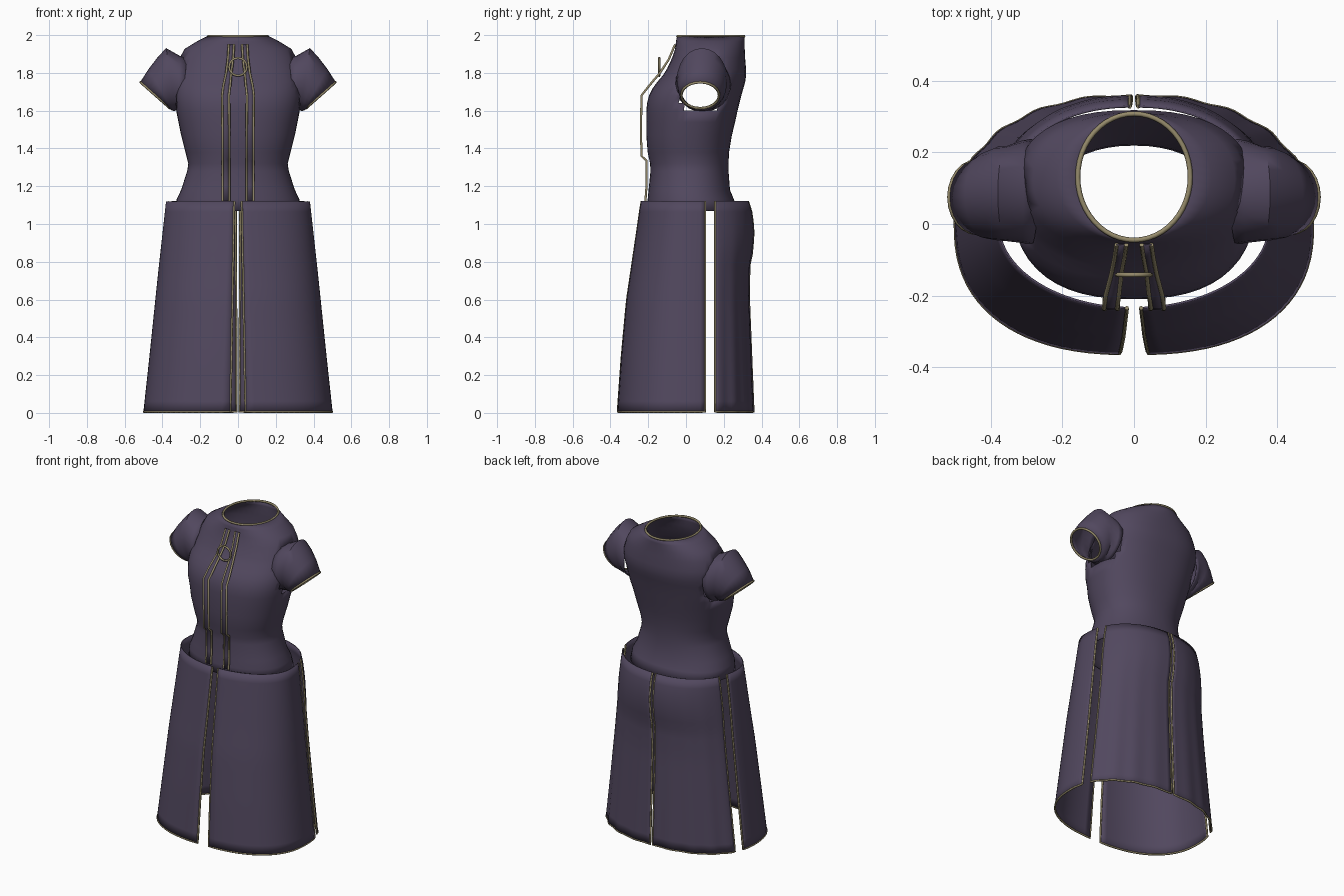
import bpy, bmesh, math

if "Cube" in bpy.data.objects:
    bpy.data.objects.remove(bpy.data.objects["Cube"])


def material(name, rgb):
    m = bpy.data.materials.new(name)
    m.diffuse_color = (*rgb, 1)
    m.use_nodes = True
    m.node_tree.nodes["Principled BSDF"].inputs["Base Color"].default_value = m.diffuse_color
    return m


CLOTH = material("dusky purple cloth", (0.083, 0.064, 0.113))
GOLD = material("dull gold trim", (0.30, 0.255, 0.145))


def lerp_table(table, z):
    """Linear lookup in rows (z, value, value...) ordered from low to high z."""
    for lo, hi in zip(table, table[1:]):
        if z <= hi[0]:
            t = max(0, (z - lo[0]) / (hi[0] - lo[0]))
            return [a + (b - a) * t for a, b in zip(lo[1:], hi[1:])]
    return list(table[-1][1:])


def sheet(name, rows, closed=False, thick=0.006, angle=50):
    """Cloth surface through rows of points, given a thin shell."""
    n = len(rows[0])
    faces = []
    for r in range(len(rows) - 1):
        for c in range(n if closed else n - 1):
            d = (c + 1) % n
            faces.append((r * n + c, r * n + d, (r + 1) * n + d, (r + 1) * n + c))
    me = bpy.data.meshes.new(name)
    me.from_pydata([p for row in rows for p in row], [], faces)
    me.materials.append(CLOTH)
    me.shade_smooth()
    me.set_sharp_from_angle(angle=math.radians(angle))
    ob = bpy.data.objects.new(name, me)
    bpy.context.collection.objects.link(ob)
    mod = ob.modifiers.new("thickness", "SOLIDIFY")
    mod.thickness, mod.offset = thick, 0
    return ob


def piping(name, pts, radius=0.007, closed=False):
    """Thin gold cord along a path."""
    cu = bpy.data.curves.new(name, "CURVE")
    cu.dimensions = "3D"
    cu.bevel_depth, cu.bevel_resolution = radius, 1
    cu.use_fill_caps = True
    sp = cu.splines.new("POLY")
    sp.points.add(len(pts) - 1)
    for p, co in zip(sp.points, pts):
        p.co = (*co, 1)
    sp.use_cyclic_u = closed
    cu.materials.append(GOLD)
    ob = bpy.data.objects.new(name, cu)
    bpy.context.collection.objects.link(ob)
    bpy.ops.object.select_all(action="DESELECT")
    ob.select_set(True)
    bpy.context.view_layer.objects.active = ob
    bpy.ops.object.convert(target="MESH")


def spow(v, e):
    return math.copysign(abs(v) ** e, v)


# Bodice: z, half width, front y, back y, squareness
BODICE = [
    (1.07, 0.33, -0.205, 0.27, 2.2), (1.13, 0.322, -0.20, 0.25, 2.2),
    (1.18, 0.298, -0.195, 0.23, 2.2), (1.28, 0.266, -0.185, 0.222, 2.2),
    (1.32, 0.260, -0.187, 0.222, 2.2), (1.38, 0.275, -0.20, 0.225, 2.2),
    (1.47, 0.298, -0.207, 0.24, 2.3), (1.54, 0.312, -0.207, 0.257, 2.3),
    (1.60, 0.324, -0.207, 0.27, 2.4), (1.64, 0.33, -0.203, 0.28, 2.4),
    (1.68, 0.335, -0.193, 0.29, 2.4), (1.715, 0.335, -0.175, 0.30, 2.4),
    (1.75, 0.335, -0.15, 0.31, 2.4), (1.785, 0.33, -0.12, 0.315, 2.4),
    (1.82, 0.325, -0.098, 0.315, 2.4), (1.88, 0.305, -0.07, 0.31, 2.3),
    (1.925, 0.28, -0.055, 0.308, 2.2), (1.965, 0.215, -0.05, 0.308, 2.0),
    (1.994, 0.157, -0.045, 0.308, 2.0),
]
SEG = 48
rows = []
for z, a, yf, yb, n in BODICE:
    mid, b = (yf + yb) / 2, (yb - yf) / 2
    rows.append([(a * spow(math.cos(t), 2 / n), mid + b * spow(math.sin(t), 2 / n), z)
                 for t in (math.tau * i / SEG for i in range(SEG))])
bodice = sheet("bodice", rows, closed=True)
piping("neckline_trim", rows[-1], closed=True)

# Open the armholes behind the sleeves
bm = bmesh.new()
bm.from_mesh(bodice.data)
hole = []
for f in bm.faces:
    c = f.calc_center_median()
    if abs(c.x) > 0.2 and ((c.y - 0.085) / 0.125) ** 2 + ((c.z - 1.73) / 0.135) ** 2 < 1:
        hole.append(f)
bmesh.ops.delete(bm, geom=hole, context="FACES")
bm.to_mesh(bodice.data)
bm.free()

# Sleeves: top (x, z), bottom (x, z), centre y, half depth
SLEEVE = [
    ((0.27, 1.88), (0.30, 1.595), 0.09, 0.145), ((0.31, 1.888), (0.315, 1.60), 0.09, 0.14),
    ((0.38, 1.928), (0.33, 1.605), 0.085, 0.13), ((0.42, 1.885), (0.34, 1.60), 0.085, 0.128),
    ((0.47, 1.82), (0.35, 1.605), 0.08, 0.118), ((0.515, 1.75), (0.36, 1.613), 0.075, 0.10),
]
for side, s in (("right", 1), ("left", -1)):
    rows = []
    for (tx, tz), (bx, bz), cy, d in SLEEVE:
        ring = []
        for i in range(24):
            t = -s * math.tau * i / 24
            k = (1 + math.cos(t)) / 2
            ring.append((s * (bx + (tx - bx) * k), cy + d * math.sin(t), bz + (tz - bz) * k))
        rows.append(ring)
    sheet(side + "_sleeve", rows, closed=True)
    piping(side + "_cuff_trim", rows[-1], closed=True)

# Skirt outline by height: z, half width, front depth, back depth, front squareness
SKIRT = [
    (0.006, 0.498, 0.361, 0.357, 2.4), (0.3, 0.466, 0.34, 0.345, 2.3),
    (0.6, 0.435, 0.312, 0.333, 2.2), (0.78, 0.416, 0.285, 0.335, 2.12),
    (0.85, 0.408, 0.275, 0.35, 2.1), (0.95, 0.397, 0.26, 0.357, 2.07),
    (1.05, 0.386, 0.246, 0.35, 2.03), (1.12, 0.378, 0.235, 0.328, 2.0),
]
TOP, BASE, ROWS, COLS, POWER = 1.12, 0.006, 20, 24, 2.25


def skirt_panel(name, s, back):
    rows = []
    for r in range(ROWS + 1):
        z = BASE + (TOP - BASE) * r / ROWS
        a, front_d, back_d, front_n = lerp_table(SKIRT, z)
        low = 1 - z / TOP
        # centre slit is set by x, side slit by y
        gap = 0.012 - 0.004 * low if back else 0.02 + 0.02 * low
        edge = 0.154 if back else 0.101
        t_mid = math.acos((gap / a) ** ((POWER if back else front_n) / 2))
        t_side = math.asin((edge / back_d) ** (POWER / 2))
        if not back:
            t_mid = -t_mid
        row = []
        for c in range(COLS + 1):
            t = t_side + (t_mid - t_side) * c / COLS
            depth, n = (back_d, POWER) if t > 0 else (front_d, front_n)
            x = a * spow(math.cos(t), 2 / n)
            y = depth * spow(math.sin(t), 2 / n)
            # soft pleats toward the hem of the back panels
            k = 1 + (0.008 * low * math.sin(math.pi * 8 * c / COLS) if back else 0)
            row.append((s * x * k, y * k, z))
        rows.append(row if s * (1 if back else -1) > 0 else row[::-1])
    sheet(name, rows)
    border = [row[0] for row in reversed(rows)] + rows[0][1:-1] + [row[-1] for row in rows]
    piping(name + "_trim", border, radius=0.006)


for side, s in (("right", 1), ("left", -1)):
    skirt_panel(side + "_front_skirt_panel", s, False)
    skirt_panel(side + "_back_skirt_panel", s, True)

# Front ribbons: z, centre x, y
RIBBON = [
    (1.12, 0.064, -0.215), (1.20, 0.064, -0.209), (1.335, 0.064, -0.208), (1.36, 0.064, -0.236),
    (1.50, 0.064, -0.238), (1.68, 0.066, -0.236), (1.73, 0.060, -0.197), (1.80, 0.049, -0.138),
    (1.87, 0.040, -0.092), (1.95, 0.035, -0.058),
]
for side, s in (("right", 1), ("left", -1)):
    edges = [[(s * (x + o * (1 if z < 1.75 else 0.75)), y, z) for z, x, y in RIBBON]
             for o in (-0.018, 0.018)]
    sheet(side + "_ribbon", list(zip(*edges)), thick=0.004)
    for label, e in zip(("inner", "outer"), edges):
        piping(f"{side}_ribbon_{label}_trim", e, radius=0.0065)

# Ring clasp joining the ribbons
piping("ring_clasp", [(0.047 * math.cos(math.tau * i / 16), -0.142,
                       1.832 + 0.047 * math.sin(math.tau * i / 16)) for i in range(16)],
       radius=0.0065, closed=True)
